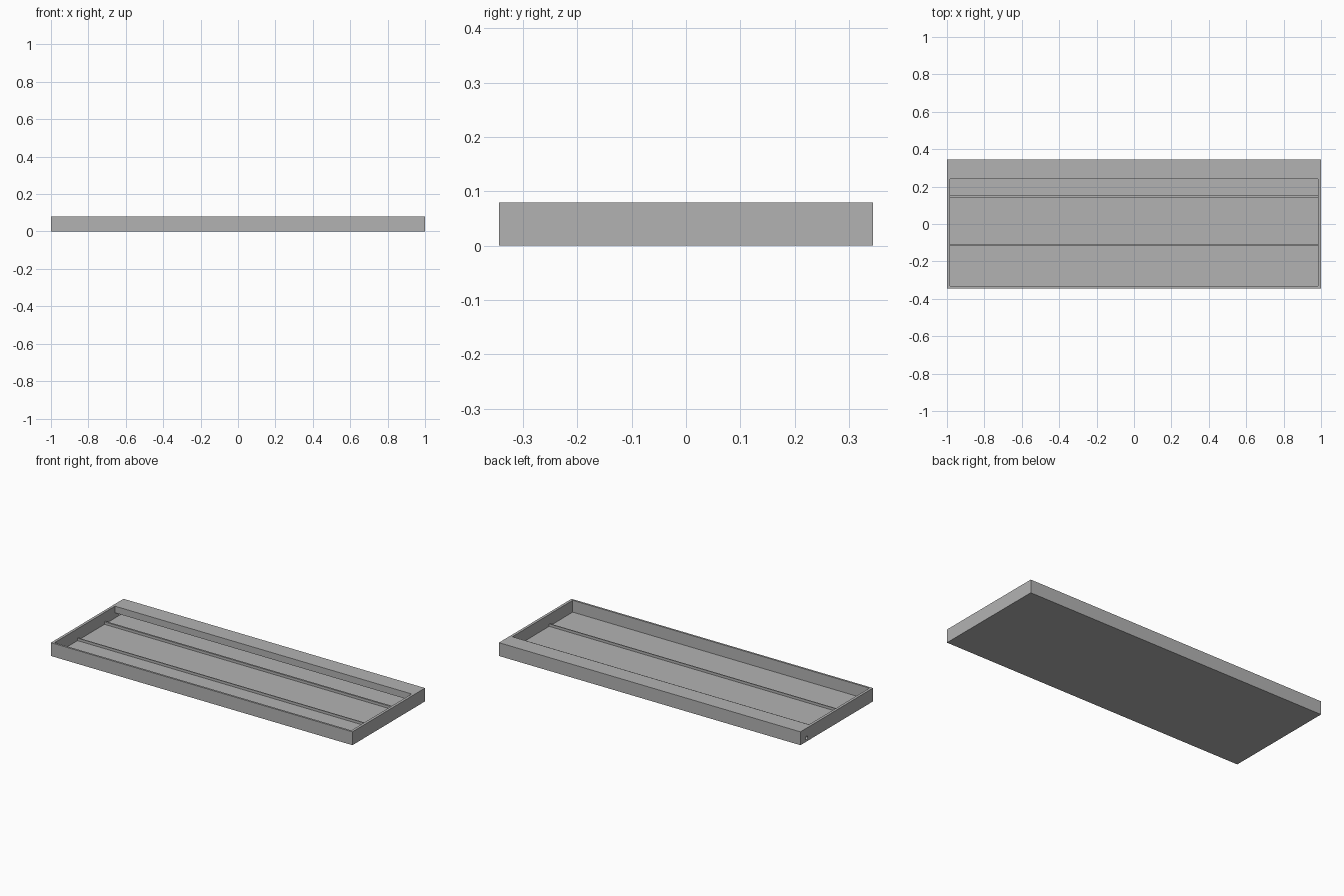
import bpy, bmesh, math
from mathutils import Matrix

cube = bpy.data.objects.get("Cube")
if cube:
    bpy.data.objects.remove(cube, do_unlink=True)

# Overall sizes
HALF_X, HALF_Y, HEIGHT = 1.0, 0.344, 0.08
END_WALL, SIDE_WALL, FLOOR = 0.016, 0.012, 0.009
SHELF_FRONT, SHELF_UNDERSIDE = 0.24, 0.04
INNER_X, INNER_Y = HALF_X - END_WALL, HALF_Y - SIDE_WALL

grey = bpy.data.materials.new("plain grey")
grey.use_nodes = True
grey.diffuse_color = (0.45, 0.45, 0.45, 1)
grey.node_tree.nodes["Principled BSDF"].inputs["Base Color"].default_value = grey.diffuse_color


def finish(name, bm):
    bmesh.ops.recalc_face_normals(bm, faces=bm.faces)
    mesh = bpy.data.meshes.new(name)
    bm.to_mesh(mesh)
    bm.free()
    mesh.materials.append(grey)
    obj = bpy.data.objects.new(name, mesh)
    bpy.context.collection.objects.link(obj)
    return obj


def extrude_along_x(name, profile, half_length):
    """Solid bar with a (y, z) cross-section."""
    bm = bmesh.new()
    face = bm.faces.new([bm.verts.new((-half_length, y, z)) for y, z in profile])
    moved = bmesh.ops.extrude_face_region(bm, geom=[face])["geom"]
    bmesh.ops.translate(bm, vec=(2 * half_length, 0, 0),
                        verts=[v for v in moved if isinstance(v, bmesh.types.BMVert)])
    return finish(name, bm)


def bar(name, y0, y1, z0, z1, half_length):
    return extrude_along_x(name, [(y0, z0), (y1, z0), (y1, z1), (y0, z1)], half_length)


def cut(obj, cutter):
    cutter.hide_render = True
    mod = obj.modifiers.new("cut", 'BOOLEAN')
    mod.operation, mod.solver, mod.object = 'DIFFERENCE', 'EXACT', cutter
    bpy.context.view_layer.objects.active = obj
    bpy.ops.object.modifier_apply(modifier=mod.name)
    bpy.data.objects.remove(cutter, do_unlink=True)


# Tray with an open well that runs back under the rear shelf
tray = bar("tray", -HALF_Y, HALF_Y, 0, HEIGHT, HALF_X)
well = extrude_along_x("well_cutter", [
    (-INNER_Y, FLOOR), (INNER_Y, FLOOR), (INNER_Y, SHELF_UNDERSIDE),
    (SHELF_FRONT, SHELF_UNDERSIDE), (SHELF_FRONT, HEIGHT + 0.05),
    (-INNER_Y, HEIGHT + 0.05)], INNER_X)
cut(tray, well)

# Small cable hole through one end wall, below the shelf
bm = bmesh.new()
bmesh.ops.create_cone(bm, cap_ends=True, segments=24, radius1=0.01, radius2=0.01, depth=0.08,
                      matrix=Matrix.Translation((-HALF_X, 0.285, 0.021))
                      @ Matrix.Rotation(math.pi / 2, 4, 'Y'))
cut(tray, finish("hole_cutter", bm))

# Low ridges along the floor
for name, y, width in (("back_ridge", 0.146, 0.011), ("front_ridge", -0.112, 0.006)):
    bar(name, y - width / 2, y + width / 2, FLOOR - 0.002, 0.024, INNER_X)
